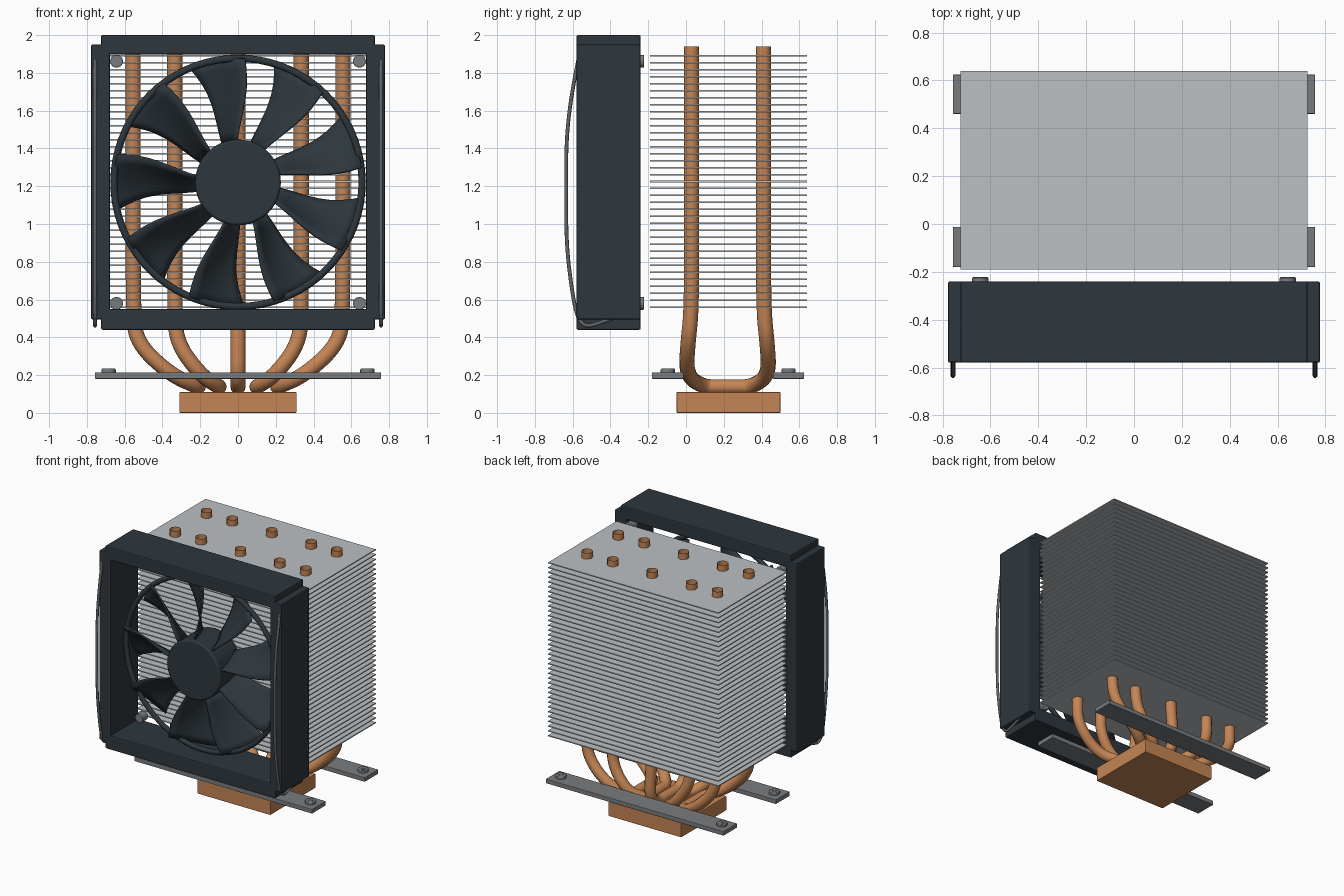
import bpy, bmesh, math
from math import sin, cos, radians, pi
from mathutils import Vector, Matrix

if "Cube" in bpy.data.objects:
    bpy.data.objects.remove(bpy.data.objects["Cube"])


def material(name, rgb):
    m = bpy.data.materials.new(name)
    m.diffuse_color = (*rgb, 1)
    m.use_nodes = True
    m.node_tree.nodes["Principled BSDF"].inputs["Base Color"].default_value = m.diffuse_color
    return m


DARK = material("dark slate plastic", (0.027, 0.038, 0.047))
COPPER = material("copper", (0.56, 0.235, 0.09))
ALU = material("aluminium", (0.50, 0.53, 0.55))
STEEL = material("bracket steel", (0.19, 0.20, 0.21))
WIRE = material("wire grey", (0.12, 0.13, 0.14))


def finish(obj, mat, bevel=0, smooth=True):
    obj.data.materials.append(mat)
    if bevel:
        b = obj.modifiers.new("bevel", 'BEVEL')
        b.width, b.segments = bevel, 2
    if smooth:
        bpy.ops.object.select_all(action='DESELECT')
        obj.select_set(True)
        bpy.context.view_layer.objects.active = obj
        bpy.ops.object.shade_smooth_by_angle(angle=radians(40))
    return obj


def from_bmesh(name, bm, mat, bevel=0, smooth=True):
    me = bpy.data.meshes.new(name)
    bm.to_mesh(me)
    bm.free()
    obj = bpy.data.objects.new(name, me)
    bpy.context.collection.objects.link(obj)
    return finish(obj, mat, bevel, smooth)


def add_box(bm, lo, hi):
    lo, hi = Vector(lo), Vector(hi)
    size = hi - lo
    bmesh.ops.create_cube(bm, size=1, matrix=Matrix.Translation((lo + hi) / 2)
                          @ Matrix.Diagonal((*size, 1)))


def box(name, lo, hi, mat, bevel=0):
    bm = bmesh.new()
    add_box(bm, lo, hi)
    return from_bmesh(name, bm, mat, bevel, smooth=False)


def cylinder(name, centre, r, depth, mat, axis='Z', seg=32, bevel=0):
    bm = bmesh.new()
    rot = Matrix.Rotation(pi / 2, 4, 'X') if axis == 'Y' else Matrix()
    bmesh.ops.create_cone(bm, cap_ends=True, segments=seg, radius1=r, radius2=r,
                          depth=depth, matrix=Matrix.Translation(centre) @ rot)
    return from_bmesh(name, bm, mat, bevel)


def tube(name, pts, r, mat, caps=False):
    cu = bpy.data.curves.new(name, 'CURVE')
    cu.dimensions = '3D'
    cu.bevel_depth, cu.bevel_resolution, cu.use_fill_caps = r, 4, caps
    sp = cu.splines.new('NURBS')
    sp.points.add(len(pts) - 1)
    for p, co in zip(sp.points, pts):
        p.co = (*co, 1)
    sp.use_endpoint_u = True
    sp.order_u, sp.resolution_u = 3, 8
    obj = bpy.data.objects.new(name, cu)
    bpy.context.collection.objects.link(obj)
    bpy.ops.object.select_all(action='DESELECT')
    obj.select_set(True)
    bpy.context.view_layer.objects.active = obj
    bpy.ops.object.convert(target='MESH')
    return finish(bpy.context.object, mat)


# Fin stack
FINS, Z0, Z1 = 37, 0.56, 1.89
bm = bmesh.new()
for i in range(FINS):
    z = Z0 + (Z1 - Z0) * i / (FINS - 1)
    add_box(bm, (-0.725, -0.19, z - 0.004), (0.725, 0.64, z + 0.004))
from_bmesh("cooling_fins", bm, ALU, smooth=False)

# Copper base block
box("base_block", (-0.31, -0.05, 0), (0.31, 0.5, 0.11), COPPER, 0.004)

# U-shaped heat pipes, open at the top, fanning out from the base
MID_Y = 0.22
for n, (xt, xb) in enumerate([(-0.555, -0.21), (-0.335, -0.1), (0, 0), (0.335, 0.1), (0.555, 0.21)]):
    half = [(xt, 0.03, 1.94), (xt, 0.03, 1.2), (xt, 0.03, 0.55), (xt * 0.97, 0.01, 0.37),
            (xb + (xt - xb) * 0.42, 0.0, 0.2), (xb, 0.09, 0.138), (xb, 0.17, 0.138)]
    other = [(x, 2 * MID_Y - y, z) for x, y, z in reversed(half)]
    tube(f"heat_pipe_{n + 1}", half + other, 0.04, COPPER)

# Mounting brackets with screws
for side, y0, y1 in (("front", -0.18, -0.012), ("back", 0.46, 0.625)):
    box(f"{side}_bracket", (-0.757, y0, 0.18), (0.757, y1, 0.214), STEEL, 0.004)
    for s in (-1, 1):
        c = (s * 0.685, (y0 + y1) / 2)
        cylinder(f"{side}_bracket_screw", (*c, 0.222), 0.038, 0.024, STEEL, bevel=0.004)
        cylinder(f"{side}_screw_socket", (*c, 0.2345), 0.018, 0.003, WIRE, seg=6)

# Fan frame: four bars around an open square
FY0, FY1, FZ = -0.58, -0.24, 1.22
box("frame_top", (-0.725, FY0, 1.898), (0.725, FY1, 2.0), DARK, 0.008)
box("frame_bottom", (-0.725, FY0, 0.44), (0.725, FY1, 0.55), DARK, 0.008)
for s, side in ((-1, "left"), (1, "right")):
    xs = sorted((s * 0.678, s * 0.778))
    box(f"frame_{side}", (xs[0], FY0, 0.495), (xs[1], FY1, 1.95), DARK, 0.008)
    # Rubber pads in the corners
    for z in (0.58, 1.862):
        cylinder("corner_pad", (s * 0.643, -0.255, z), 0.034, 0.065, STEEL, 'Y', 24, 0.004)
    # Spring wire clip bowed over the front and hooked below
    x = s * 0.757
    tube(f"{side}_wire_clip", [(x, -0.57, 1.87), (x, -0.605, 1.7), (x, -0.634, 1.45),
                               (x, -0.634, 1.2), (x, -0.634, 0.9), (x, -0.605, 0.65),
                               (x, -0.575, 0.5), (x, -0.53, 0.455), (x, -0.46, 0.475),
                               (x, -0.38, 0.505)], 0.01, WIRE, True)

# Fan ring
bpy.ops.mesh.primitive_torus_add(location=(0, -0.42, FZ), rotation=(pi / 2, 0, 0),
                                 major_radius=0.657, minor_radius=0.019,
                                 major_segments=72, minor_segments=12)
bpy.context.object.name = "fan_ring"
finish(bpy.context.object, DARK)

# Fan hub
cylinder("fan_hub", (0, -0.41, FZ), 0.227, 0.27, DARK, 'Y', 48, 0.012)

# Nine pitched blades, clockwise edge forward
NU, NV = 8, 6
bm = bmesh.new()
for b in range(9):
    base = 100 + 40 * b
    grid = []
    for i in range(NU + 1):
        u = i / NU
        r = 0.215 + 0.443 * u
        row = []
        for j in range(NV + 1):
            v = j / NV
            a0, a1 = -8 - 5 * u, 12 + u
            a = radians(base + a0 + (a1 - a0) * v - 4 * sin(pi * u))
            y = -0.515 + 0.035 * u + (0.2 - 0.03 * u) * v + 0.025 * sin(pi * v)
            row.append(bm.verts.new((r * cos(a), y, FZ + r * sin(a))))
        grid.append(row)
    for i in range(NU):
        for j in range(NV):
            bm.faces.new((grid[i][j], grid[i + 1][j], grid[i + 1][j + 1], grid[i][j + 1]))
bmesh.ops.recalc_face_normals(bm, faces=bm.faces[:])
blades = from_bmesh("fan_blades", bm, DARK)
sol = blades.modifiers.new("thickness", 'SOLIDIFY')
sol.thickness, sol.offset = 0.012, 0
